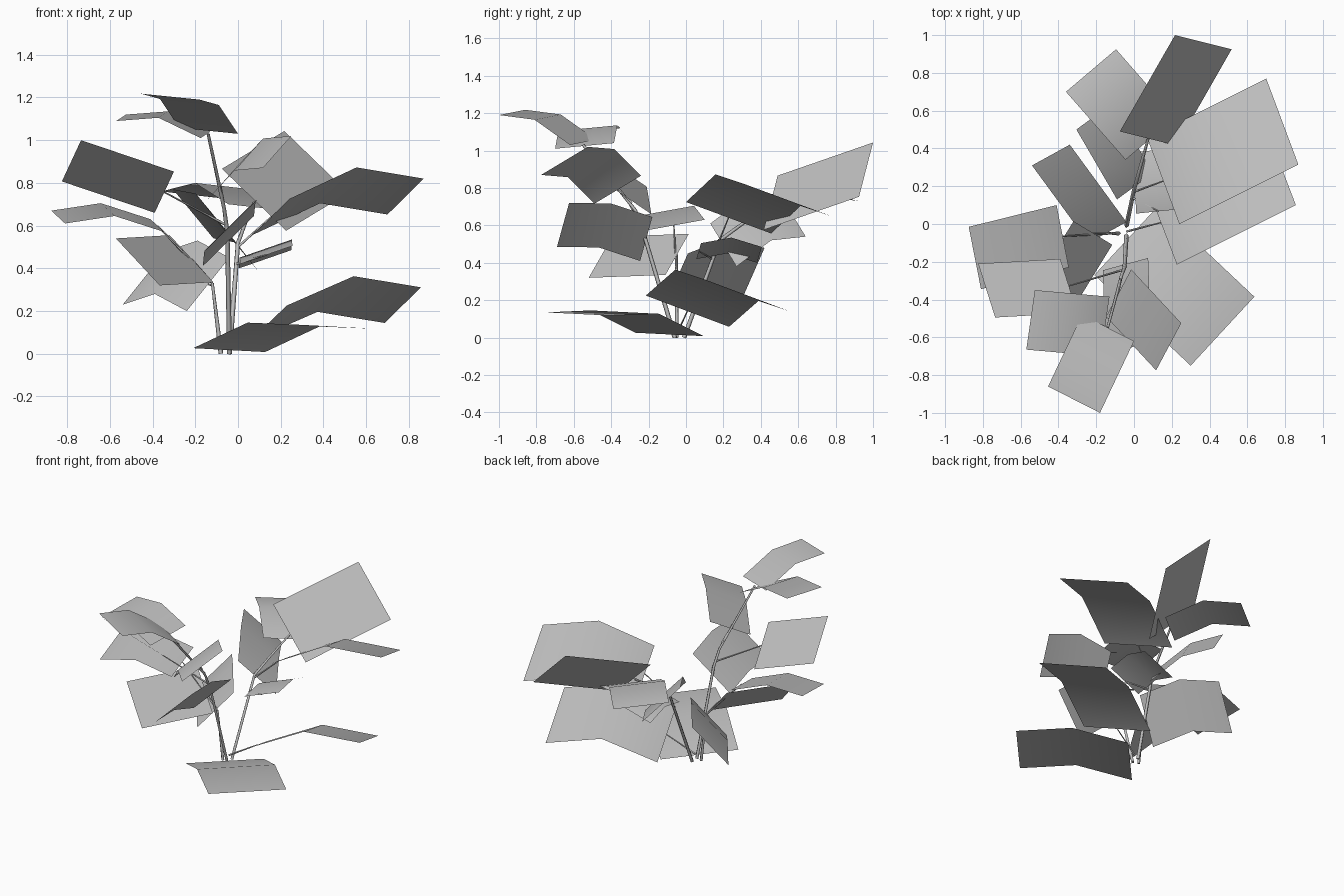
import bpy
from mathutils import Vector

cube = bpy.data.objects.get("Cube")
if cube:
    bpy.data.objects.remove(cube, do_unlink=True)

# One plain grey for the whole plant
grey = bpy.data.materials.new("plain_grey")
grey.use_nodes = True
colour = (0.52, 0.52, 0.52, 1)
grey.diffuse_color = colour
grey.node_tree.nodes["Principled BSDF"].inputs["Base Color"].default_value = colour


def add_object(name, mesh):
    mesh.materials.append(grey)
    for polygon in mesh.polygons:
        polygon.use_smooth = True
    obj = bpy.data.objects.new(name, mesh)
    bpy.context.collection.objects.link(obj)


def add_leaf(name, base, tip, across, lift):
    """Card leaf: base corner, tip corner, width vector; lifted at its middle fold."""
    base, tip, across = Vector(base), Vector(tip), Vector(across)
    middle = (base + tip) / 2 + Vector((0, 0, lift))
    points = [p for row in (base, middle, tip) for p in (row, row + across)]
    faces = [(i, i + 2, i + 3, i + 1) for i in (0, 2)]
    if (tip - base).cross(across).z < 0:
        faces = [face[::-1] for face in faces]
    mesh = bpy.data.meshes.new(name)
    mesh.from_pydata(points, [], faces)
    add_object(name, mesh)
    return base + across / 2


def add_stem(name, path, thick, taper=0.6):
    """Thin four-sided tube along a path, narrowing toward its end."""
    curve = bpy.data.curves.new(name + "_path", "CURVE")
    curve.dimensions = "3D"
    curve.bevel_depth = thick
    curve.bevel_resolution = 0
    curve.use_fill_caps = True
    spline = curve.splines.new("POLY")
    spline.points.add(len(path) - 1)
    for i, (point, co) in enumerate(zip(spline.points, path)):
        point.co = (*co, 1)
        point.radius = 1 - (1 - taper) * i / (len(path) - 1)
    helper = bpy.data.objects.new(name + "_path", curve)
    bpy.context.collection.objects.link(helper)
    graph = bpy.context.evaluated_depsgraph_get()
    mesh = bpy.data.meshes.new_from_object(helper.evaluated_get(graph))
    bpy.data.objects.remove(helper, do_unlink=True)
    mesh.materials.clear()
    add_object(name, mesh)


# Main stems
add_stem("front_stem", [(-.04, -.06, 0), (-.05, -.23, .57), (-.065, -.27, .68), (-.14, -.55, 1.03)], .012)
add_stem("back_stem", [(-.04, -.01, 0), (0, .18, .52), (.03, .29, .6), (.075, .45, .71)], .012)
add_stem("left_stem", [(-.08, -.05, 0), (-.12, -.05, .33)], .011)

# Leaves on the front stem: base corner, tip corner, width vector, fold lift, twig start
front_leaves = {
    "top": ((0, -.62, 1.03), (-.18, -1, 1.19), (-.275, .14, .028), .055, None),
    "top_side": ((-.13, -.385, 1.04), (-.525, -.35, 1.12), (-.045, -.315, -.03), .055, None),
    "upper": ((-.015, -.24, .866), (.25, -.525, 1.02), (-.133, -.25, -.15), .065, (-.07, -.29, .72)),
    "outer": ((-.3, -.47, .853), (-.735, -.495, 1), (-.09, .285, -.193), 0, (-.05, -.24, .6)),
    "lower": ((-.165, -.245, .41), (-.15, -.69, .485), (.24, .065, .235), .035, None),
    "ground": ((-.21, -.27, .026), (.3, -.75, .135), (.337, .365, -.018), .065, None),
}

# Leaves on the back stem
back_leaves = {
    "top": ((-.075, .49, .866), (.217, 1, 1.043), (.3, -.075, -.29), 0, None),
    "top_side": ((-.045, .34, .7), (-.36, .7, .76), (.265, .225, -.03), .07, None),
    "inner": ((-.09, .13, .61), (-.305, .5, .77), (.19, .14, -.23), .06, None),
    "large": ((.24, 0, .725), (.87, .315, .82), (-.17, .455, -.168), .1, (0, .17, .5)),
    "small": ((.01, .055, .42), (.005, .38, .4), (.245, .025, .085), .04, (-.01, .14, .42)),
    "low": ((.227, -.215, .225), (.857, .1, .311), (-.17, .445, -.167), .095, (-.04, -.04, .04)),
}

# Leaves on the left stem
left_leaves = {
    "far": ((-.41, .1, .63), (-.875, -.015, .67), (.065, -.33, -.06), .055, (-.12, -.05, .33)),
    "rear": ((-.24, -.1, .2), (-.54, .31, .23), (.2, .11, .25), .065, (-.12, -.05, .32)),
    "near": ((-.115, -.11, .335), (-.367, -.52, .32), (-.205, .125, .22), 0, (-.12, -.05, .33)),
}

for group, leaves in (("front", front_leaves), ("back", back_leaves), ("left", left_leaves)):
    for part, (base, tip, across, lift, start) in leaves.items():
        joint = add_leaf(f"{group}_{part}_leaf", base, tip, across, lift)
        if start:
            add_stem(f"{group}_{part}_twig", [start, joint], .006)
